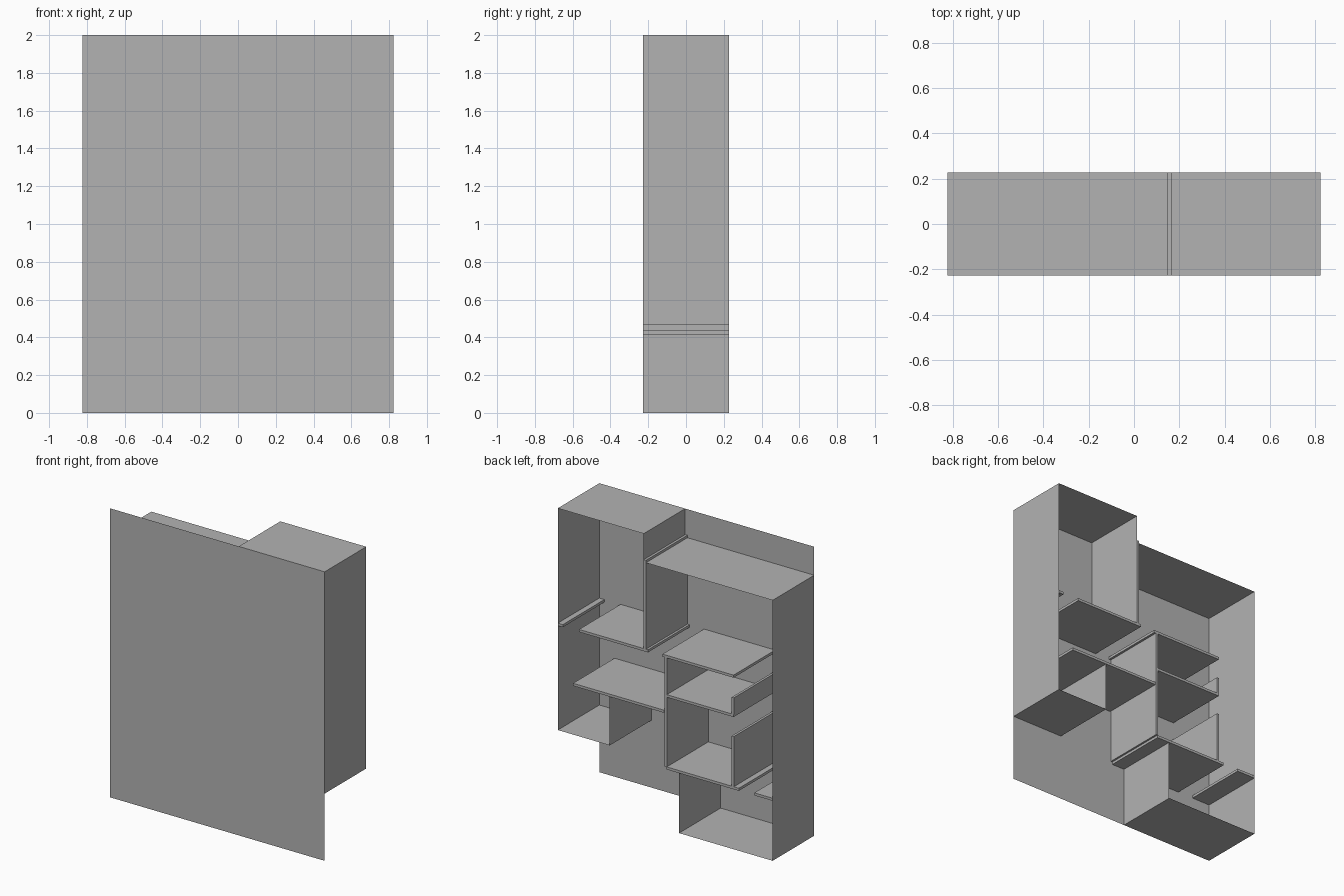
import bpy
import bmesh
from mathutils import Vector

cube = bpy.data.objects.get("Cube")
if cube:
    bpy.data.objects.remove(cube, do_unlink=True)

W, D, H = 0.8225, 0.227, 2.0      # half width, half depth, height
T = 0.018                         # board thickness

grey = bpy.data.materials.new("warm_grey_board")
grey.use_nodes = True
colour = (0.45, 0.45, 0.45, 1)
grey.diffuse_color = colour
grey.node_tree.nodes["Principled BSDF"].inputs["Base Color"].default_value = colour


def add_object(name, bm):
    mesh = bpy.data.meshes.new(name)
    bm.to_mesh(mesh)
    bm.free()
    mesh.materials.append(grey)
    obj = bpy.data.objects.new(name, mesh)
    bpy.context.collection.objects.link(obj)


def board(name, x0, x1, z0, z1):
    """Solid board running the full depth."""
    bm = bmesh.new()
    bmesh.ops.create_cube(bm, size=1)
    bmesh.ops.scale(bm, verts=bm.verts, vec=(x1 - x0, 2 * D, z1 - z0))
    bmesh.ops.translate(bm, verts=bm.verts, vec=((x0 + x1) / 2, 0, (z0 + z1) / 2))
    add_object(name, bm)


def sheet(name, origin, side_a, side_b):
    """Single flat face spanned by two sides."""
    bm = bmesh.new()
    o, a, b = Vector(origin), Vector(side_a), Vector(side_b)
    bm.faces.new([bm.verts.new(p) for p in (o, o + a, o + a + b, o + b)])
    add_object(name, bm)


def wall(name, x, z0, z1):
    sheet(name, (x, -D, z0), (0, 2 * D, 0), (0, 0, z1 - z0))


def deck(name, x0, x1, z):
    sheet(name, (x0, -D, z), (x1 - x0, 0, 0), (0, 2 * D, 0))


# Full-size panel closing the front
sheet("front_panel", (-W, -D, 0), (2 * W, 0, 0), (0, 0, H))

# Outer skin of the stepped cabinet
deck("tall_top", 0.165, 0.492, H)
deck("tall_top_end", 0.492, W, H)
deck("low_top", -W, 0.148, 1.803)
deck("side_floor", 0.425, W, 0.465)
deck("base_floor", -W, -0.106, 0)
for name, x, levels in (
    ("left_wall", W, (0.465, 0.81, 1.196, H)),
    ("right_wall", -W, (0, 0.424, 1.187, 1.803)),
):
    for low, high in zip(levels, levels[1:]):
        wall(name, x, low, high)
wall("step_wall", 0.165, 1.803, H)
wall("side_box_wall", 0.425, 0.465, 0.802)
wall("base_wall", -0.106, 0, 0.415)

# Upright dividers
board("upper_divider", 0.148, 0.165, 1.205, 1.82)
board("middle_divider", -0.012, 0.005, 0.433, 1.187)
board("short_divider", -0.525, -0.508, 0.933, 1.048)
board("lower_divider", -0.525, -0.508, 0.433, 0.78)

# Shelves and wall ledges, given by their lower height
for name, x0, x1, z in (
    ("left_upper_shelf", 0.132, 0.66, 1.187),
    ("left_upper_ledge", 0.784, W, 1.187),
    ("left_lower_shelf", 0.01, 0.706, 0.802),
    ("right_upper_shelf", -0.523, 0.021, 1.187),
    ("right_middle_shelf", -0.523, -0.012, 0.915),
    ("right_lower_shelf", -0.564, -0.008, 0.415),
    ("right_lower_ledge", -W, -0.682, 0.415),
):
    board(name, x0, x1, z, z + T)
